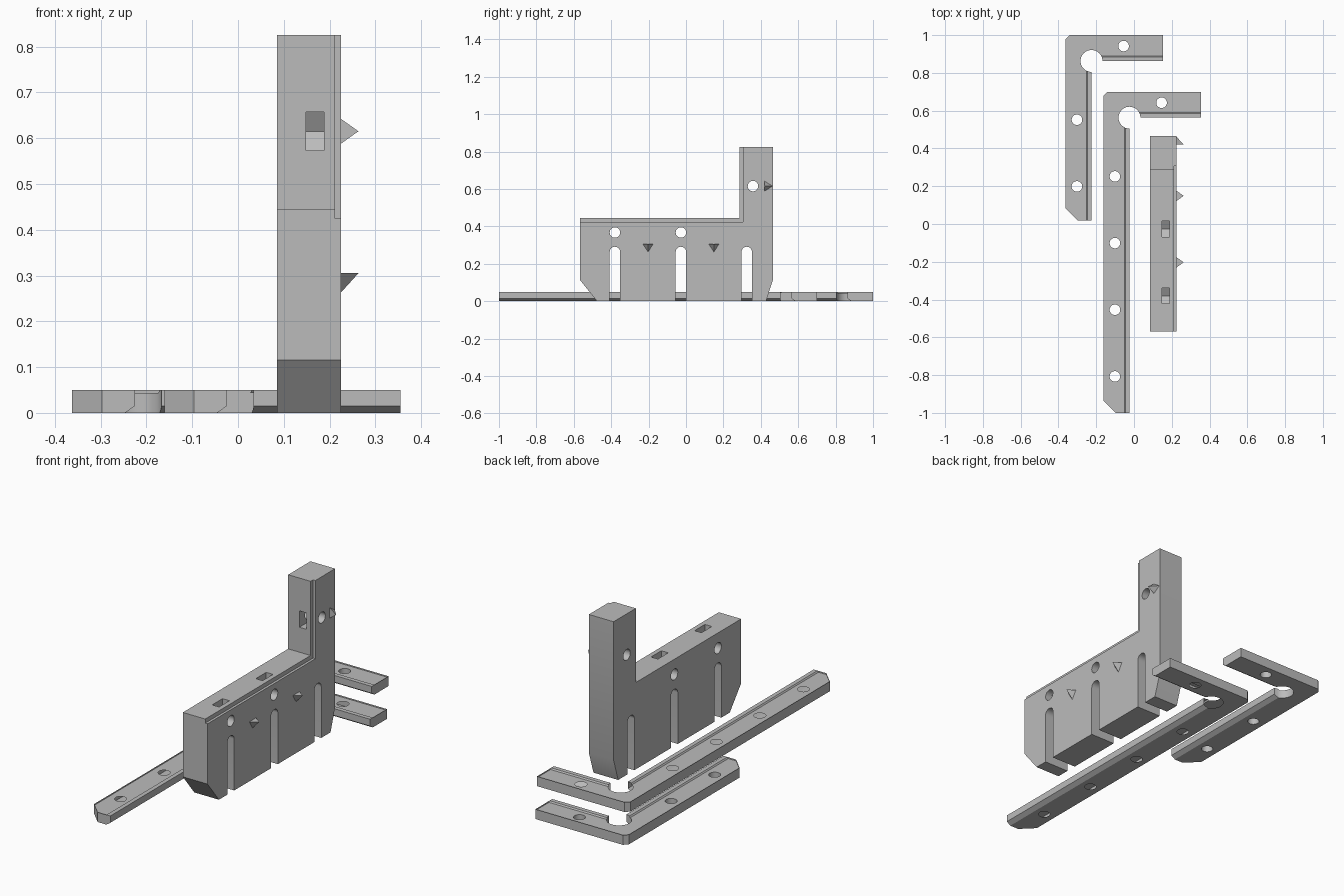
import bpy, bmesh
from math import sin, cos, pi, radians
from mathutils import Vector

if "Cube" in bpy.data.objects:
    bpy.data.objects.remove(bpy.data.objects["Cube"])

grey = bpy.data.materials.new("light_grey")
grey.use_nodes = True
grey.diffuse_color = (0.5, 0.5, 0.5, 1)
grey.node_tree.nodes["Principled BSDF"].inputs["Base Color"].default_value = (0.5, 0.5, 0.5, 1)


def finish(name, bm):
    bmesh.ops.recalc_face_normals(bm, faces=bm.faces[:])
    mesh = bpy.data.meshes.new(name)
    bm.to_mesh(mesh)
    bm.free()
    mesh.materials.append(grey)
    ob = bpy.data.objects.new(name, mesh)
    bpy.context.collection.objects.link(ob)
    return ob


def loft(name, rings):
    """Closed solid through matching rings of 3D points."""
    bm = bmesh.new()
    loops = [[bm.verts.new(p) for p in ring] for ring in rings]
    n = len(loops[0])
    for a, b in zip(loops, loops[1:]):
        for i in range(n):
            j = (i + 1) % n
            bm.faces.new((a[i], a[j], b[j], b[i]))
    bm.faces.new(loops[0])
    bm.faces.new(loops[-1])
    return finish(name, bm)


def along_x(profile, x):
    return [(x, y, z) for y, z in profile]


def along_z(profile, z):
    return [(x, y, z) for x, y in profile]


def arc(cx, cy, r, start=0, end=2 * pi, n=32, closed=True):
    steps = n if closed else n + 1
    return [(cx + r * cos(start + (end - start) * i / n),
             cy + r * sin(start + (end - start) * i / n)) for i in range(steps)]


def cut(ob, cutters):
    """Subtract every cutter, then remove the cutters."""
    bpy.ops.object.select_all(action='DESELECT')
    bpy.context.view_layer.objects.active = ob
    ob.select_set(True)
    for c in cutters:
        mod = ob.modifiers.new("cut", 'BOOLEAN')
        mod.operation = 'DIFFERENCE'
        mod.solver = 'EXACT'
        mod.object = c
        bpy.ops.object.modifier_apply(modifier=mod.name)
        bpy.data.objects.remove(c)
    bpy.ops.object.shade_smooth_by_angle(angle=radians(30))


HOLE = 0.028


# L-shaped flat rails: raised lip and lower bevel run along the inner edges
def rail(name, cx, cy, length, hole_count):
    w, arm, end = 0.137, 0.379, 0.065

    def outline(d, z):
        pts = [(-d, d), (arm, d), (arm, w), (0.02 - w, w), (-w, w - 0.02),
               (-w, end - length), (end - w, -length), (-d, -length)]
        return [(cx + x, cy + y, z) for x, y in pts]

    ob = loft(name, [outline(0.022, 0), outline(0, 0.015), outline(0, 0.05),
                     outline(0.022, 0.05), outline(0.027, 0.043)])
    spots = [(0, 0, 0.058), (0.17, 0.079, HOLE)]
    spots += [(-0.077, -0.311 - 0.353 * i, HOLE) for i in range(hole_count)]
    cutters = []
    for x, y, r in spots:
        ring = arc(cx + x, cy + y, r)
        cutters.append(loft("hole_cutter", [along_z(ring, -0.1), along_z(ring, 0.15)]))
    cut(ob, cutters)


rail("long_rail", -0.024, 0.563, 1.563, 4)
rail("short_rail", -0.225, 0.863, 0.845, 2)


# Upright block with a tall post and a stepped edge on one side
def block_profile(d):
    return [(-0.568, 0.115), (-0.476, 0), (0.428, 0), (0.465, 0.115), (0.465, 0.825),
            (0.285 + d, 0.825), (0.285 + d, 0.445 - d), (-0.568, 0.445 - d)]


block = loft("upright_block", [along_x(block_profile(0), 0.085),
                               along_x(block_profile(0), 0.212),
                               along_x(block_profile(0.021), 0.212),
                               along_x(block_profile(0.021), 0.225)])
cutters = []


def x_cutter(profile, x0=0, x1=0.3):
    cutters.append(loft("cutter", [along_x(profile, x0), along_x(profile, x1)]))


# Round-topped slots open at the bottom
for y in (-0.38, -0.027, 0.325):
    x_cutter([(y - HOLE, -0.1), (y + HOLE, -0.1)]
             + arc(y, 0.263, HOLE, 0, pi, 16, False))

# Cross holes with pointed nut pockets, opening upward or to the front
R = 0.0485
F = R * cos(pi / 6)
pocket = [(-F, 0.2), (-F, -R / 2), (0, -R), (F, -R / 2), (F, 0.2)]
for y, z, to_front in ((-0.38, 0.367, False), (-0.027, 0.367, False), (0.358, 0.615, True)):
    x_cutter(arc(y, z, HOLE))
    x_cutter([(y - b, z + a) if to_front else (y + a, z + b) for a, b in pocket],
             0.149, 0.188)
cut(block, cutters)


# Small pointed locating teeth on the stepped side
def tooth(name, y, z, turned):
    bm = bmesh.new()
    for x, a, b in ((0, -0.027, 0), (0, 0.027, 0), (0, 0, -0.042), (0.038, 0, 0)):
        dy, dz = (-b, a) if turned else (a, b)
        bm.verts.new(Vector((0.225 + x, y + dy, z + dz)))
    bmesh.ops.convex_hull(bm, input=bm.verts[:])
    finish(name, bm)


tooth("front_tooth", -0.203, 0.305, False)
tooth("middle_tooth", 0.149, 0.305, False)
tooth("post_tooth", 0.42, 0.615, True)
